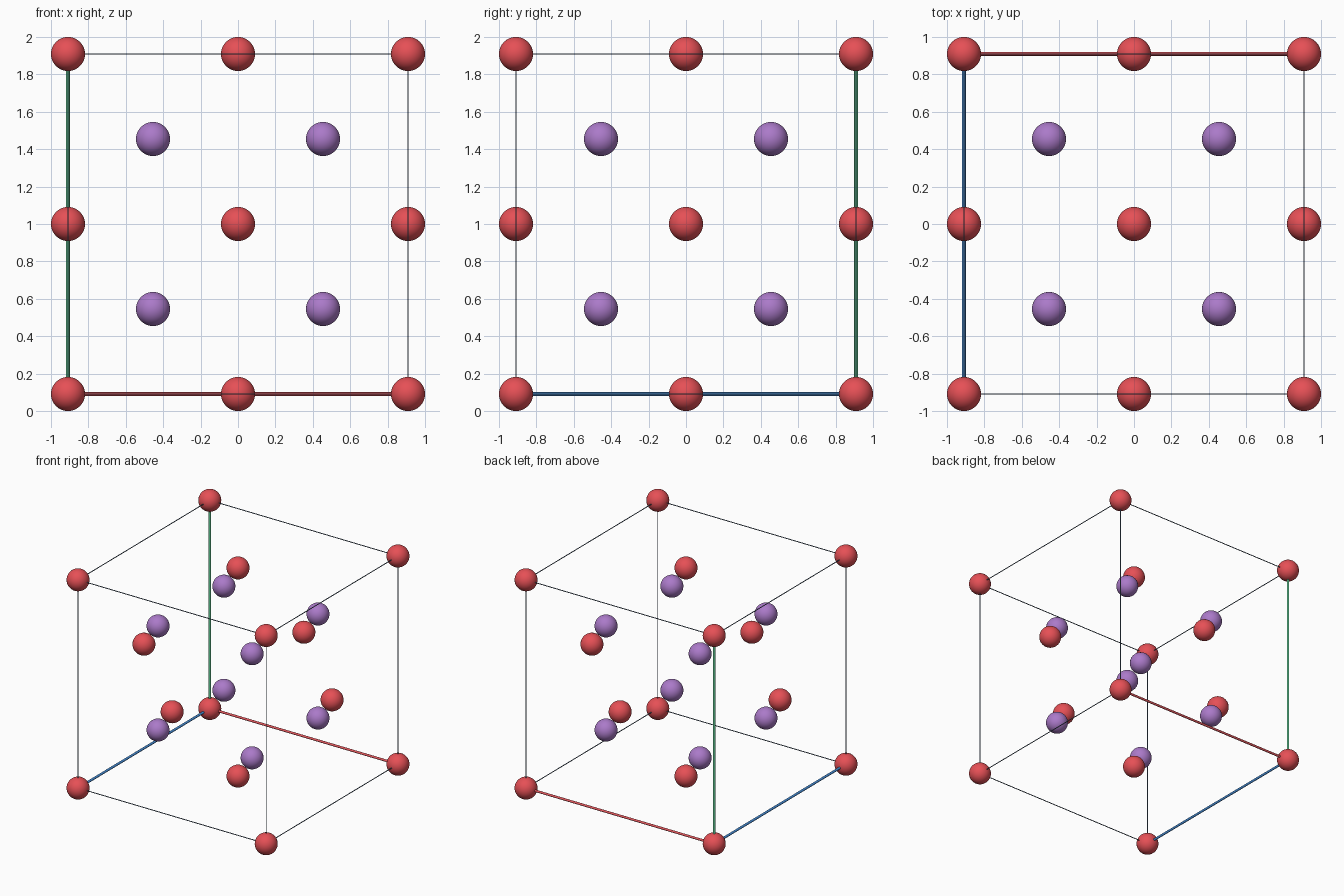
import bpy
from itertools import product
from mathutils import Vector

if "Cube" in bpy.data.objects:
    bpy.data.objects.remove(bpy.data.objects["Cube"])

H = 0.909          # half the cell edge
R = 0.091          # ball radius
CENTRE = Vector((0, 0, 1))


def material(name, rgb):
    def linear(c):
        c /= 255
        return c / 12.92 if c <= 0.04045 else ((c + 0.055) / 1.055) ** 2.4
    m = bpy.data.materials.new(name)
    m.diffuse_color = (*[linear(c) for c in rgb], 1)
    m.use_nodes = True
    m.node_tree.nodes["Principled BSDF"].inputs["Base Color"].default_value = m.diffuse_color
    return m


RED = material("red", (230, 80, 86))
PURPLE = material("purple", (171, 122, 201))
DARK = material("slate", (96, 118, 142))
AXIS_RED = material("axis_red", (232, 90, 96))
AXIS_GREEN = material("axis_green", (98, 205, 150))
AXIS_BLUE = material("axis_blue", (74, 146, 220))


def finish(name, mat):
    ob = bpy.context.object
    ob.name = name
    ob.data.materials.append(mat)
    bpy.ops.object.shade_smooth_by_angle()


def ball(name, offset, mat):
    bpy.ops.mesh.primitive_uv_sphere_add(segments=40, ring_count=20, radius=R,
                                         location=CENTRE + Vector(offset) * H)
    finish(name, mat)


def rod(name, a, b, radius, mat):
    a, b = CENTRE + Vector(a) * H, CENTRE + Vector(b) * H
    bpy.ops.mesh.primitive_cylinder_add(vertices=16, radius=radius, depth=(b - a).length,
                                        location=(a + b) / 2,
                                        rotation=(b - a).to_track_quat('Z', 'Y').to_euler())
    finish(name, mat)


# Balls at the cell corners and inside the eight octants
for c in product((-1, 1), repeat=3):
    ball("corner_ball", c, RED)
    ball("inner_ball", Vector(c) / 2, PURPLE)

# Balls at the face centres
for axis in range(3):
    for s in (-1, 1):
        p = [0, 0, 0]
        p[axis] = s
        ball("face_ball", p, RED)

# Cell edges: the three meeting at the origin corner are thick coloured axes
ORIGIN = (-1, 1, -1)
AXES = (("red_axis", AXIS_RED), ("blue_axis", AXIS_BLUE), ("green_axis", AXIS_GREEN))
for axis in range(3):
    for u, v in product((-1, 1), repeat=2):
        a, b = [u, v], [u, v]
        a.insert(axis, ORIGIN[axis])
        b.insert(axis, -ORIGIN[axis])
        if tuple(a) == ORIGIN:
            rod(AXES[axis][0], a, b, 0.0098, AXES[axis][1])
        else:
            rod("cell_edge", a, b, 0.0036, DARK)
